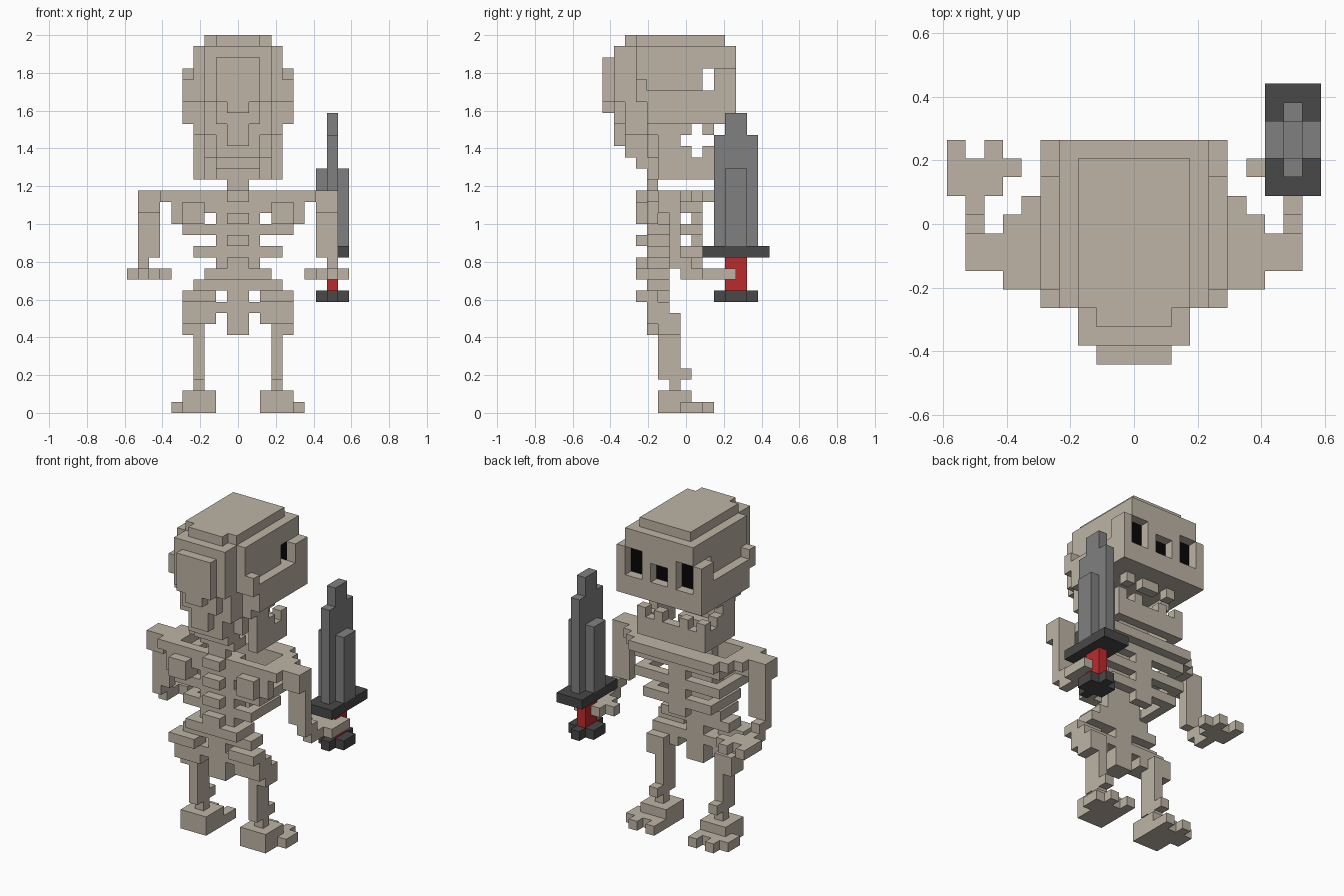
import bpy, bmesh

cube = bpy.data.objects.get("Cube")
if cube:
    bpy.data.objects.remove(cube, do_unlink=True)

V = 2 / 34  # size of one cell


def material(name, r, g, b):
    m = bpy.data.materials.new(name)
    m.diffuse_color = (r, g, b, 1)
    m.use_nodes = True
    bsdf = m.node_tree.nodes["Principled BSDF"]
    bsdf.inputs["Base Color"].default_value = (r, g, b, 1)
    bsdf.inputs["Roughness"].default_value = 0.9
    return m


bone = material("bone", 0.51, 0.455, 0.375)
steel = material("steel grey", 0.216, 0.216, 0.216)
dark = material("dark grey", 0.065, 0.065, 0.065)
red = material("grip red", 0.50, 0.024, 0.026)
black = material("socket black", 0.002, 0.002, 0.002)

parts = []  # (name, material, set of cells)


def part(name, mat, boxes, mirror=True):
    """Fill boxes (x0, x1, y0, y1, z0, z1) given in cells; mirror across x."""
    cells = set()
    for x0, x1, y0, y1, z0, z1 in boxes:
        for x in range(x0, x1):
            for y in range(y0, y1):
                for z in range(z0, z1):
                    cells.add((x, y, z))
                    if mirror:
                        cells.add((-1 - x, y, z))
    parts.append((name, mat, cells))


# Skull: crown, back and sides
part("cranium", bone, [
    (0, 3, 3, 11, 33, 34), (0, 2, 2, 3, 33, 34),
    (0, 4, 3, 12, 31, 33), (0, 3, 1, 3, 28, 33), (0, 2, 0, 1, 28, 32),
    (0, 1, 0, 1, 27, 28), (0, 4, 4, 9, 26, 31), (0, 4, 3, 4, 28, 31),
    (4, 5, 3, 4, 28, 30), (4, 5, 4, 10, 26, 29), (0, 4, 9, 10, 26, 29)])
part("skull_base", bone, [
    (0, 1, 1, 2, 24, 28), (1, 2, 1, 2, 26, 28), (0, 3, 2, 4, 25, 28),
    (0, 2, 2, 5, 23, 25), (0, 2, 3, 5, 22, 23), (0, 2, 4, 6, 21, 22),
    (3, 4, 4, 5, 25, 26), (0, 3, 4, 6, 23, 26), (0, 1, 4, 5, 20, 21)])

# Face with eye and nose openings, dark cavity behind it
part("face", bone, [
    (4, 5, 10, 12, 26, 31), (0, 4, 10, 12, 26, 28),
    (1, 2, 11, 12, 28, 31), (0, 1, 11, 12, 30, 31)])
part("socket_cavity", black, [(0, 4, 10, 11, 28, 31)])

# Jaw and teeth
part("jaw", bone, [
    (3, 4, 5, 10, 21, 23), (0, 4, 9, 10, 21, 23), (3, 4, 5, 7, 23, 26),
    (3, 4, 7, 8, 23, 24), (3, 4, 7, 8, 25, 26)])
part("lower_teeth", bone, [(x, x + 1, 9, 10, 23, 24) for x in (1, 3)])
part("upper_teeth", bone, [(x, x + 1, 9, 10, 25, 26) for x in (0, 2)])

# Spine with a bump on every other vertebra
part("spine", bone, [(0, 1, 4, 6, 7, 20), (1, 2, 4, 6, 13, 20)]
     + [(0, 1, 3, 4, z, z + 1) for z in (12, 13, 15, 17, 19)])

# Rib cage
ribs = []
for z, w in ((18, 5), (16, 5), (14, 4)):
    ribs += [(1, w, 4, 5, z, z + 1), (w - 1, w, 5, 9, z, z + 1),
             (0, w - 1, 8, 9, z, z + 1)]
part("ribs", bone, ribs)
part("sternum", bone, [(0, 1, 8, 9, 13, 20)])
part("collar", bone, [
    (0, 7, 4, 5, 19, 20), (5, 7, 5, 8, 19, 20), (3, 6, 8, 9, 19, 20),
    (0, 5, 9, 10, 19, 20), (0, 3, 8, 9, 19, 20)])
part("shoulder_blades", bone, [
    (3, 6, 4, 5, 17, 19), (3, 5, 3, 4, 17, 19), (2, 5, 4, 5, 16, 17)])

# Arms and hands
part("arms", bone, [
    (7, 9, 5, 7, 18, 20), (7, 9, 6, 7, 14, 18),
    (8, 9, 6, 8, 13, 14), (8, 9, 7, 9, 12, 13)])
part("hands", bone, [
    (7, 10, 9, 11, 12, 13), (9, 10, 11, 12, 12, 13),
    (7, 8, 11, 12, 12, 13), (6, 7, 10, 11, 12, 13)])

# Pelvis
part("pelvis", bone, [
    (0, 3, 3, 6, 12, 13), (0, 4, 4, 6, 11, 12), (2, 5, 3, 5, 10, 11),
    (2, 5, 4, 6, 9, 10), (0, 2, 4, 6, 9, 10), (2, 5, 4, 6, 8, 9),
    (3, 5, 5, 7, 7, 9)])

# Legs and feet
part("legs", bone, [
    (3, 4, 5, 7, 4, 7), (3, 4, 5, 8, 3, 4), (3, 4, 6, 7, 2, 3)])
part("feet", bone, [
    (2, 5, 5, 8, 0, 2), (2, 6, 7, 9, 0, 1),
    (2, 3, 9, 10, 0, 1), (4, 5, 9, 10, 0, 1)])

# Sword
part("sword_blade", steel, [
    (7, 10, 11, 13, 15, 22), (8, 9, 10, 14, 15, 25),
    (8, 9, 11, 13, 25, 27)], False)
part("sword_guard", dark, [(7, 10, 9, 15, 14, 15)], False)
part("sword_grip", red, [(8, 9, 11, 13, 11, 14)], False)
part("sword_pommel", dark, [(7, 10, 11, 13, 10, 11), (8, 9, 10, 14, 10, 11)], False)

# Corner offsets of the six cell sides, counter-clockwise from outside
SIDES = {
    (1, 0, 0): ((1, 0, 0), (1, 1, 0), (1, 1, 1), (1, 0, 1)),
    (-1, 0, 0): ((0, 0, 0), (0, 0, 1), (0, 1, 1), (0, 1, 0)),
    (0, 1, 0): ((0, 1, 0), (0, 1, 1), (1, 1, 1), (1, 1, 0)),
    (0, -1, 0): ((0, 0, 0), (1, 0, 0), (1, 0, 1), (0, 0, 1)),
    (0, 0, 1): ((0, 0, 1), (1, 0, 1), (1, 1, 1), (0, 1, 1)),
    (0, 0, -1): ((0, 0, 0), (0, 1, 0), (1, 1, 0), (1, 0, 0)),
}

# Build each part from its exposed sides only
taken = set()
for i, (name, mat, cells) in enumerate(parts):
    cells -= taken
    taken |= cells

for name, mat, cells in parts:
    bm = bmesh.new()
    verts = {}
    for c in sorted(cells):
        for d, corners in SIDES.items():
            if tuple(a + b for a, b in zip(c, d)) in taken:
                continue
            face = []
            for o in corners:
                k = tuple(a + b for a, b in zip(c, o))
                if k not in verts:
                    verts[k] = bm.verts.new((k[0] * V, (k[1] - 7.5) * V, k[2] * V))
                face.append(verts[k])
            bm.faces.new(face)
    bmesh.ops.dissolve_limit(bm, angle_limit=0.01, verts=bm.verts[:], edges=bm.edges[:])
    mesh = bpy.data.meshes.new(name)
    bm.to_mesh(mesh)
    bm.free()
    mesh.materials.append(mat)
    bpy.context.collection.objects.link(bpy.data.objects.new(name, mesh))
